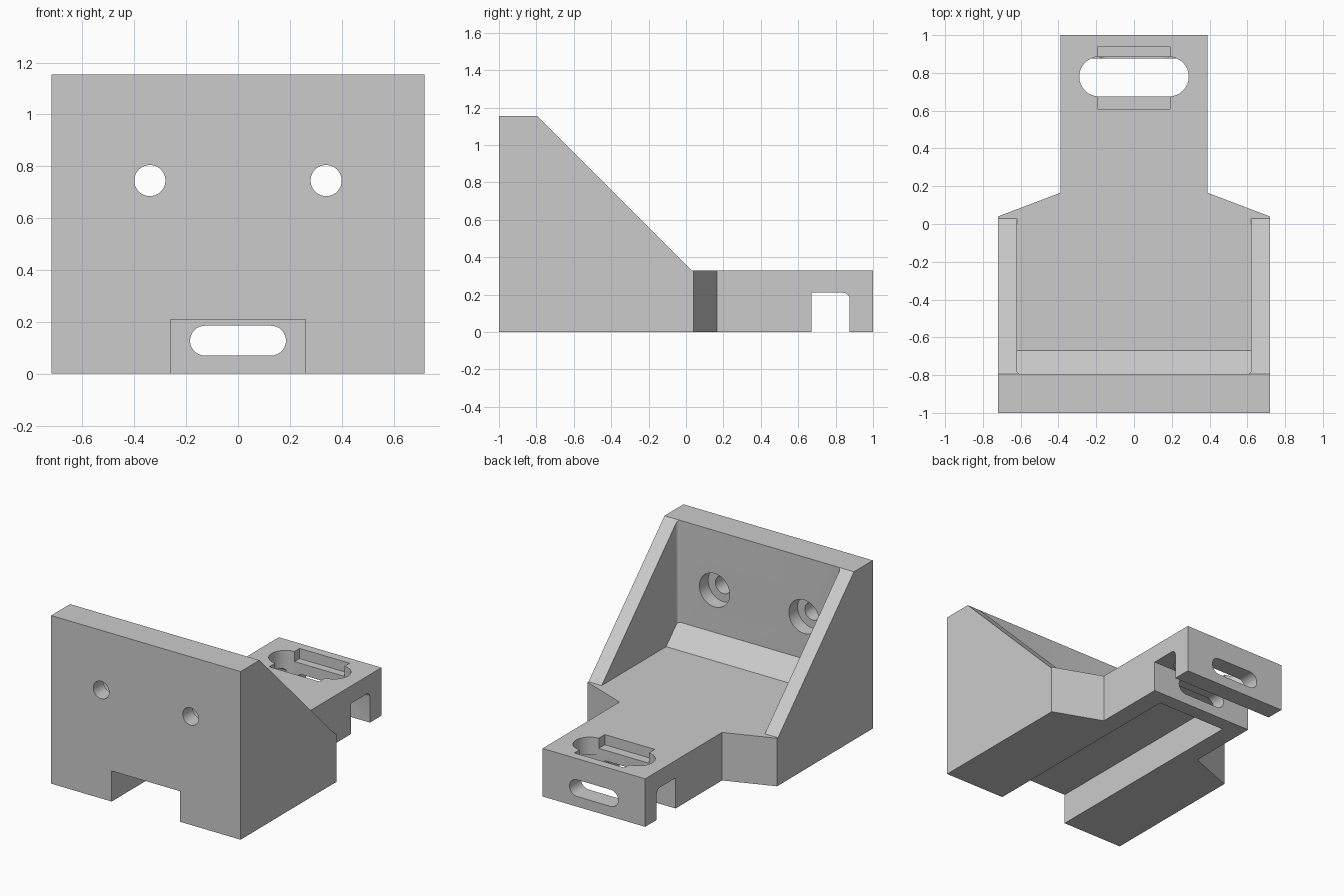
import bpy, bmesh
from math import sin, cos, pi
from mathutils import Vector

default = bpy.data.objects.get("Cube")
if default:
    bpy.data.objects.remove(default)

GREY = (0.6, 0.6, 0.6, 1)
mat = bpy.data.materials.new("matte grey")
mat.use_nodes = True
mat.diffuse_color = GREY
mat.node_tree.nodes["Principled BSDF"].inputs["Base Color"].default_value = GREY


def prism(name, pts, axis, lo, hi, round_edge=None, radius=0.02):
    """Extrude a 2D profile along an axis; round_edge picks edges to fillet."""
    place = {"x": lambda p, t: (t, p[0], p[1]),
             "y": lambda p, t: (p[0], t, p[1]),
             "z": lambda p, t: (p[0], p[1], t)}[axis]
    bm = bmesh.new()
    face = bm.faces.new([bm.verts.new(place(p, lo)) for p in pts])
    ext = bmesh.ops.extrude_face_region(bm, geom=[face])["geom"]
    shift = Vector(place((0, 0), hi - lo))
    bmesh.ops.translate(bm, vec=shift, verts=[v for v in ext if isinstance(v, bmesh.types.BMVert)])
    bmesh.ops.recalc_face_normals(bm, faces=bm.faces)
    if round_edge:
        edges = [e for e in bm.edges if round_edge(*[v.co for v in e.verts])]
        bmesh.ops.bevel(bm, geom=edges, offset=radius, segments=4, profile=0.5, affect="EDGES")
    mesh = bpy.data.meshes.new(name)
    bm.to_mesh(mesh)
    bm.free()
    obj = bpy.data.objects.new(name, mesh)
    mesh.materials.append(mat)
    bpy.context.collection.objects.link(obj)
    return obj


def rect(x0, x1, y0, y1):
    return [(x0, y0), (x1, y0), (x1, y1), (x0, y1)]


def stadium(half, y0, y1, n=16):
    """Long rounded slot, or a circle when half equals its radius."""
    r, mid = (y1 - y0) / 2, (y0 + y1) / 2
    pts = []
    for side, start in ((1, -pi / 2), (-1, pi / 2)):
        for i in range(n + 1):
            a = start + pi * i / n
            pts.append((side * (half - r) + r * cos(a), mid + r * sin(a)))
    return pts


def circle(cx, cz, r, n=40):
    return [(cx + r * cos(2 * pi * i / n), cz + r * sin(2 * pi * i / n)) for i in range(n)]


def combine(target, tool, operation="DIFFERENCE"):
    mod = target.modifiers.new("cut", "BOOLEAN")
    mod.operation, mod.solver, mod.object = operation, "EXACT", tool
    bpy.context.view_layer.objects.active = target
    bpy.ops.object.modifier_apply(modifier=mod.name)
    bpy.data.objects.remove(tool)


# Body: plan outline crossed with the side silhouette
half_plan = [(0.72, -1), (0.72, 0.04), (0.39, 0.165), (0.39, 1)]
plan = half_plan + [(-x, y) for x, y in reversed(half_plan)]
side = [(-1, 0), (1, 0), (1, 0.33), (0.03, 0.33), (-0.795, 1.155), (-1, 1.155)]
bracket = prism("angle_bracket", plan, "z", 0, 1.155)
combine(bracket, prism("side_silhouette", side, "x", -0.9, 0.9), "INTERSECT")

# Hollow between the side walls, with a sloped foot at the tall wall
hollow = [(-0.795, 0.455), (-0.67, 0.33), (0.03, 0.33), (0.3, 0.4), (0.3, 1.4), (-0.795, 1.4)]
combine(bracket, prism("hollow", hollow, "x", -0.62, 0.62,
                       lambda a, b: max(a.y, b.y) < -0.79 and abs(a.z - b.z) > 0.5))

# Underside channel and the notch across the tongue
combine(bracket, prism("channel", rect(-0.26, 0.26, -0.1, 0.21), "y", -1.1, 0.57))
combine(bracket, prism("cross_notch", rect(0.67, 0.875, -0.1, 0.21), "x", -0.6, 0.6,
                       lambda a, b: min(a.z, b.z) > 0.2 and min(a.y, b.y) > 0.87, 0.035))

# Tongue slots: vertical opening, its shallow recesses, and the lengthwise slot
combine(bracket, prism("top_slot", stadium(0.29, 0.675, 0.885), "z", 0.15, 0.5))
combine(bracket, prism("slot_recess", rect(-0.19, 0.19, 0.61, 0.94), "z", 0.26, 0.5))
combine(bracket, prism("end_slot", stadium(0.185, 0.07, 0.185), "y", 0.5, 1.1))

# Counterbored screw holes
for x in (-0.34, 0.34):
    combine(bracket, prism("screw_hole", circle(x, 0.745, 0.06), "y", -1.1, -0.7))
    combine(bracket, prism("counterbore", circle(x, 0.745, 0.115), "y", -0.89, -0.7))

bpy.ops.object.select_all(action="DESELECT")
bracket.select_set(True)
bpy.context.view_layer.objects.active = bracket
bpy.ops.object.shade_smooth_by_angle(angle=0.5)
